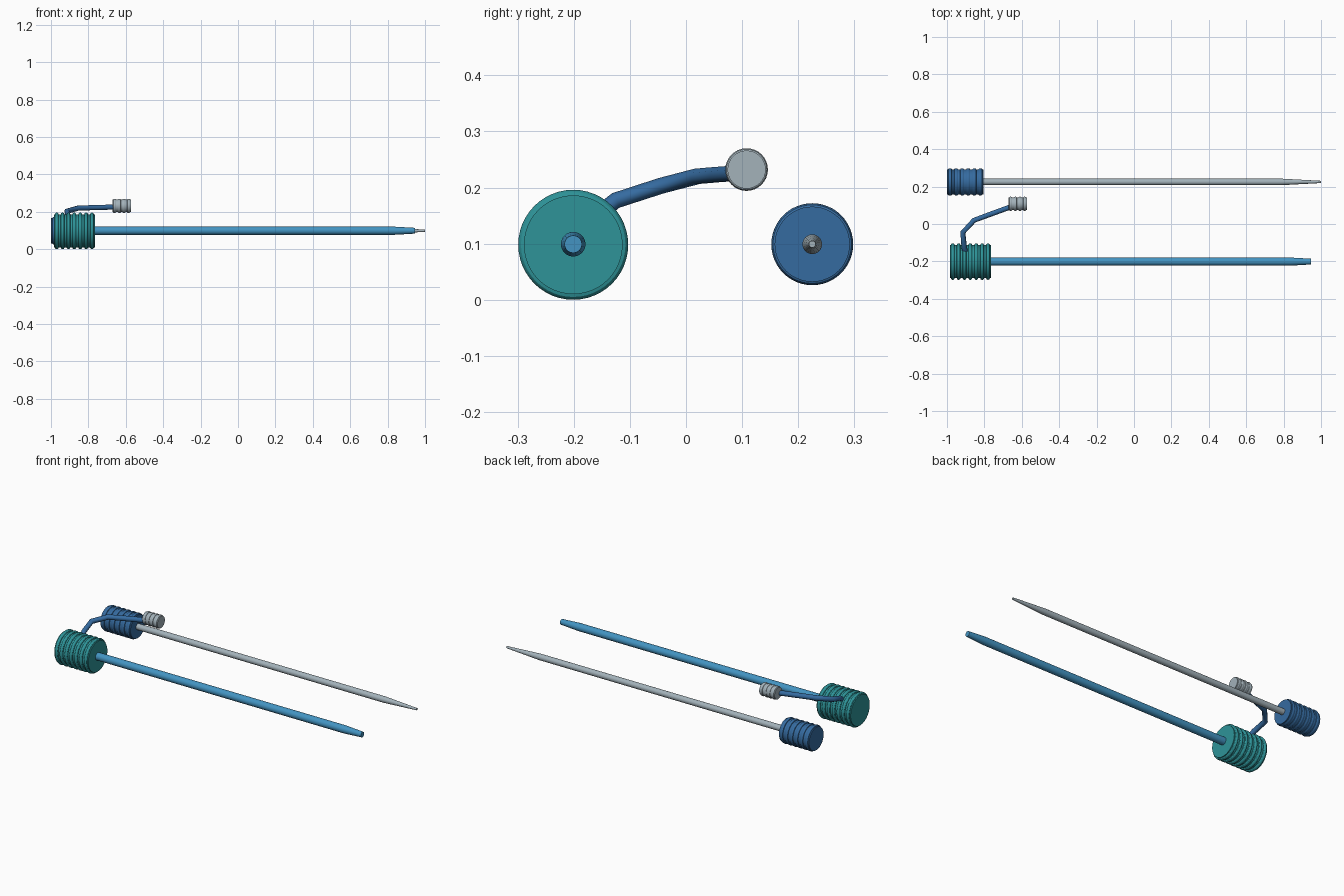
import bpy, bmesh, math

cube = bpy.data.objects.get("Cube")
if cube:
    bpy.data.objects.remove(cube, do_unlink=True)


def material(name, rgb):
    """Flat material from 0-255 sRGB values."""
    lin = [((c / 255 + 0.055) / 1.055) ** 2.4 for c in rgb] + [1.0]
    m = bpy.data.materials.new(name)
    m.use_nodes = True
    m.diffuse_color = lin
    m.node_tree.nodes["Principled BSDF"].inputs["Base Color"].default_value = lin
    return m


TEAL = material("teal", (46, 148, 153))
NAVY = material("deep blue", (53, 107, 160))
SKY = material("sky blue", (67, 148, 194))
GREY = material("pale grey", (163, 178, 186))


def lathe(name, profile, y, z, mat, sides=48):
    """Revolve (x, radius) pairs about a line along x, with flat end caps."""
    bm = bmesh.new()
    rings = []
    for x, r in profile:
        rings.append([bm.verts.new((x, y + r * math.cos(2 * math.pi * i / sides),
                                    z + r * math.sin(2 * math.pi * i / sides)))
                      for i in range(sides)])
    for a, b in zip(rings, rings[1:]):
        for i in range(sides):
            j = (i + 1) % sides
            bm.faces.new((a[i], a[j], b[j], b[i]))
    bm.faces.new(rings[0])
    bm.faces.new(rings[-1])
    bmesh.ops.recalc_face_normals(bm, faces=bm.faces)
    me = bpy.data.meshes.new(name)
    bm.to_mesh(me)
    bm.free()
    me.materials.append(mat)
    ob = bpy.data.objects.new(name, me)
    bpy.context.collection.objects.link(ob)
    bpy.ops.object.select_all(action="DESELECT")
    ob.select_set(True)
    bpy.context.view_layer.objects.active = ob
    bpy.ops.object.shade_smooth_by_angle(angle=math.radians(30))
    return ob


def ribbed(x0, x1, inner, outer, ribs, steps=6):
    """Profile of a drum with evenly spaced rounded ribs."""
    pitch = (x1 - x0) / ribs
    half = pitch * 0.32
    pts = [(x0, inner)]
    for k in range(ribs):
        c = x0 + (k + 0.5) * pitch
        for s in range(steps + 1):
            t = math.pi * s / steps
            pts.append((c - half * math.cos(t), inner + (outer - inner) * math.sin(t)))
    pts.append((x1, inner))
    return pts


# Ribbed drums
lathe("large_hub", ribbed(-0.985, -0.765, 0.088, 0.098, 7), -0.201, 0.098, TEAL)
lathe("small_hub", ribbed(-1.0, -0.805, 0.067, 0.073, 6), 0.225, 0.099, NAVY)
lathe("tube_cap", ribbed(-0.672, -0.572, 0.034, 0.038, 4), 0.108, 0.232, GREY, 32)

# Rods with tapered tips
lathe("sheath_rod", [(-0.80, 0.022), (0.83, 0.022), (0.945, 0.0155)],
      -0.201, 0.099, SKY, 24)
lathe("needle_rod", [(-0.83, 0.0175), (0.787, 0.0175), (1.0, 0.006)],
      0.225, 0.099, GREY, 24)

# Bent side tube from the large hub to the cap
path = [(-0.90, -0.16, 0.15), (-0.908, -0.125, 0.177), (-0.915, -0.045, 0.203),
        (-0.855, 0.02, 0.220), (-0.76, 0.055, 0.223), (-0.65, 0.095, 0.226)]
curve = bpy.data.curves.new("side_tube", "CURVE")
curve.dimensions = "3D"
curve.bevel_depth = 0.0145
curve.bevel_resolution = 2
curve.use_fill_caps = True
spline = curve.splines.new("POLY")
spline.points.add(len(path) - 1)
for p, co in zip(spline.points, path):
    p.co = (*co, 1)
curve.materials.append(NAVY)
tube = bpy.data.objects.new("side_tube", curve)
bpy.context.collection.objects.link(tube)
bpy.ops.object.select_all(action="DESELECT")
tube.select_set(True)
bpy.context.view_layer.objects.active = tube
bpy.ops.object.convert(target="MESH")
